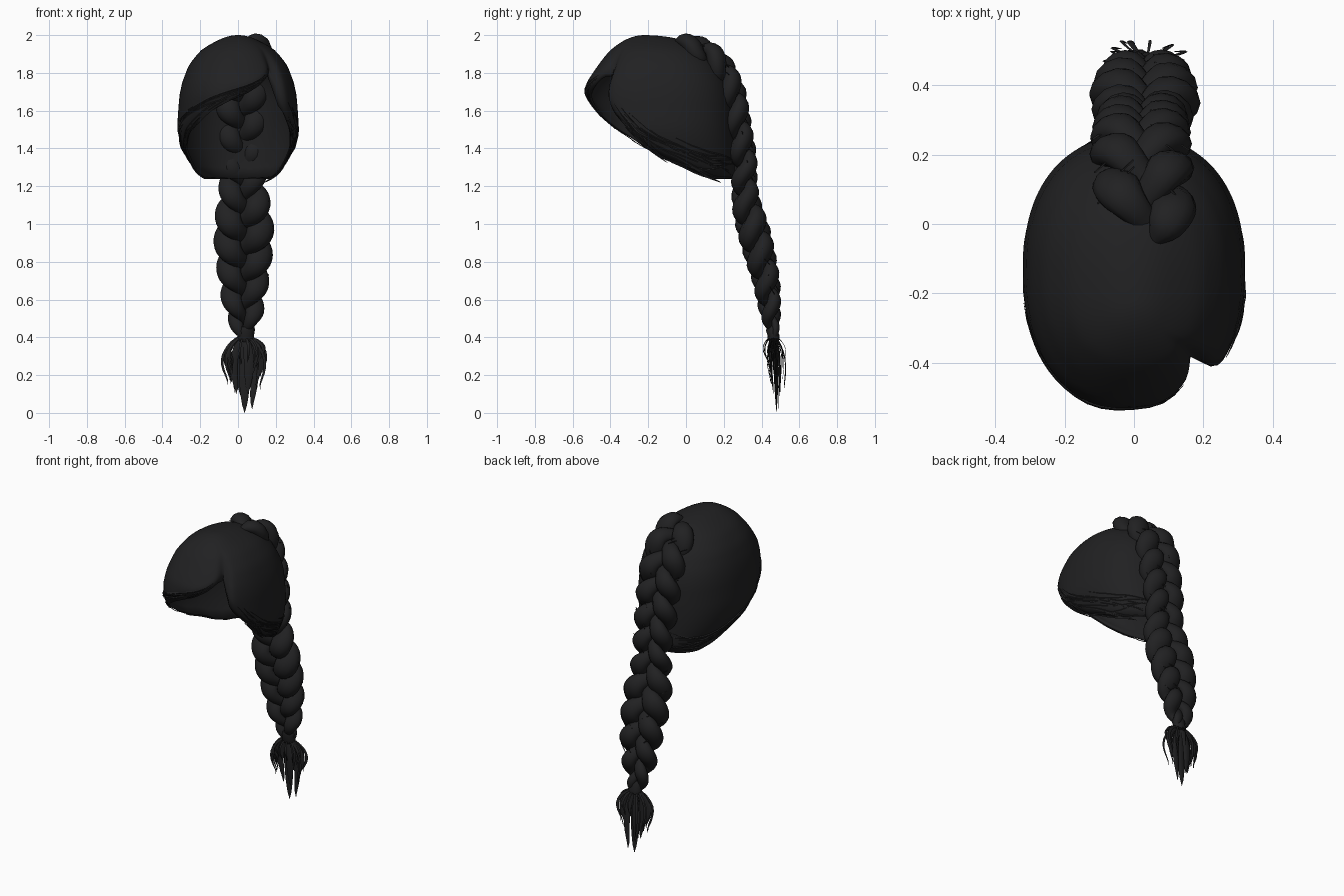
import bpy, math, random
from mathutils import Vector

random.seed(4)
if "Cube" in bpy.data.objects:
    bpy.data.objects.remove(bpy.data.objects["Cube"], do_unlink=True)

hair = bpy.data.materials.new("black_hair")
hair.use_nodes = True
hair.diffuse_color = (0.015, 0.015, 0.016, 1)
hair.node_tree.nodes["Principled BSDF"].inputs["Base Color"].default_value = hair.diffuse_color


def lookup(table, key):
    """Linear interpolation in rows of (key, values...)."""
    if key <= table[0][0]:
        return table[0][1:]
    for a, b in zip(table, table[1:]):
        if key <= b[0]:
            f = (key - a[0]) / (b[0] - a[0])
            return tuple(p + (q - p) * f for p, q in zip(a[1:], b[1:]))
    return table[-1][1:]


def add_mesh(name, verts, faces, angle=60):
    mesh = bpy.data.meshes.new(name)
    mesh.from_pydata(verts, [], faces)
    mesh.materials.append(hair)
    obj = bpy.data.objects.new(name, mesh)
    bpy.context.collection.objects.link(obj)
    bpy.ops.object.select_all(action="DESELECT")
    obj.select_set(True)
    bpy.context.view_layer.objects.active = obj
    bpy.ops.object.shade_smooth_by_angle(angle=math.radians(angle))
    return obj


def sweep(points, normals, widths, depths, sides, verts, faces):
    """Append an elliptical tube along the points."""
    base, n = len(verts), len(points)
    for i, p in enumerate(points):
        t = (points[min(i + 1, n - 1)] - points[max(i - 1, 0)]).normalized()
        side = t.cross(normals[i]).normalized()
        up = side.cross(t)
        for k in range(sides):
            a = math.tau * k / sides
            verts.append(p + side * widths[i] * math.cos(a) + up * depths[i] * math.sin(a))
    for i in range(n - 1):
        for k in range(sides):
            a, b = base + i * sides, base + (i + 1) * sides
            j = (k + 1) % sides
            faces.append((a + k, a + j, b + j, b + k))
    faces.append(tuple(base + k for k in reversed(range(sides))))
    faces.append(tuple(base + (n - 1) * sides + k for k in range(sides)))


# Cap sections: root of depth below crown, half width, front y, middle y, back y
sections = [(math.sqrt(2 - z), w, f, m, b) for z, w, f, m, b in (
    (2.0, 0, -.22, -.22, -.22), (1.97, .11, -.33, -.19, 0), (1.92, .195, -.4, -.16, .09),
    (1.84, .26, -.465, -.15, .17), (1.75, .295, -.525, -.14, .22), (1.68, .31, -.54, -.14, .24),
    (1.58, .318, -.53, -.14, .25), (1.5, .322, -.51, -.14, .255), (1.4, .3, -.46, -.12, .26),
    (1.3, .25, -.4, -.08, .26), (1.22, .2, -.3, -.05, .25))]

# Lower hem height by angle from the front: swept fringe, parting notch, side curtain
hem = [(-180, 1.24), (-125, 1.245), (-110, 1.27), (-90, 1.34), (-65, 1.455), (-45, 1.53), (-25, 1.6),
       (0, 1.67), (20, 1.73), (33, 1.78), (41, 1.78), (47, 1.62), (62, 1.52), (90, 1.34),
       (110, 1.27), (125, 1.245), (180, 1.24)]


def squared(v):
    """Flatten a sine or cosine so that the section is fuller than an ellipse."""
    return math.copysign(abs(v) ** .87, v)


def cap_point(deg, t, grow=1.0):
    s = t * math.sqrt(2 - lookup(hem, deg)[0])
    w, front, mid, back = lookup(sections, s)
    a = math.radians(deg)
    fade = min(1, max(0, (s * s - .05) / .15))
    r = grow * (1 - .13 * fade * math.exp(-((deg - 41) / 6) ** 2))
    # The hem rolls inward
    r *= 1 - .08 * max(0, (t - .9) / .1) ** 2 * max(0, math.cos(a / 1.6))
    reach = (mid - front) if math.cos(a) > 0 else (back - mid)
    return Vector((r * w * squared(math.sin(a)), mid - r * reach * squared(math.cos(a)), 2 - s * s))


cols, rows = 108, 26
verts = [Vector((0, -.22, 2))]
for r in range(1, rows + 1):
    verts += [cap_point(-180 + 360 * c / cols, r / rows) for c in range(cols)]
faces = []
for c in range(cols):
    d = (c + 1) % cols
    faces.append((0, 1 + c, 1 + d))
    for r in range(rows - 1):
        a, b = 1 + r * cols, 1 + (r + 1) * cols
        faces.append((a + c, b + c, b + d, a + d))
cap = add_mesh("hair_cap", verts, faces)
shell = cap.modifiers.new("thickness", "SOLIDIFY")
shell.thickness = .012
shell.offset = -1

# Fine strands that follow the hem and the edge of the fringe
verts, faces = [], []
for start, end, count in ((-178, -60, 12), (62, 178, 12), (-80, 30, 12), (48, 90, 8)):
    for _ in range(count):
        a = start + random.uniform(0, .35) * (end - start)
        b = end - random.uniform(0, .35) * (end - start)
        t0, t1 = random.uniform(.88, 1.01), random.uniform(.92, 1.02)
        pts = [cap_point(a + (b - a) * i / 14, t0 + (t1 - t0) * i / 14, 1.008) for i in range(15)]
        out = [(p - Vector((0, -.14, p.z))).normalized() for p in pts]
        size = [.006 * math.sin(math.pi * (i + .4) / 14.8) + .0008 for i in range(15)]
        sweep(pts, out, size, [s * .6 for s in size], 4, verts, faces)
add_mesh("hem_strands", verts, faces)

# Braid centre line, keyed by length along it
line = [Vector((x, y, z)) for x, y, z in (
    (.04, -.07, 1.945), (.035, .03, 1.93), (.03, .12, 1.885), (.02, .19, 1.81), (.02, .24, 1.69),
    (.02, .275, 1.5), (.025, .305, 1.35), (.025, .31, 1.2), (.03, .32, 1.1), (.03, .375, .9),
    (.03, .425, .7), (.03, .45, .5), (.04, .465, .4))]
path, length = [(0, *line[0])], 0
for p, q in zip(line, line[1:]):
    length += (q - p).length
    path.append((length, *q))
# Braid width along its length
swell = [(0, .75), (.08, .95), (.3, .92), (.45, .84), (.53, .8), (.59, .92), (.67, 1.03), (.75, .97),
         (.84, .84), (.92, .68), (.97, .45), (1, .25)]


def braid_frame(u):
    at = lambda v: Vector(lookup(path, min(max(v, 0), 1) * length))
    along = (at(u + .03) - at(u - .03)).normalized()
    across = Vector((1, 0, 0))
    return at(u), across, across.cross(along).normalized()


# Three interwoven locks
steps, turns = 150, 3.9
for k in range(3):
    pts, ups, wide, deep = [], [], [], []
    for i in range(steps + 1):
        u = i / steps
        centre, across, out = braid_frame(u)
        th = math.tau * (turns * u + k / 3)
        s = lookup(swell, u)[0]
        pts.append(centre + across * s * .085 * math.sin(th) + out * s * .04 * math.sin(2 * th))
        ups.append(out)
        bulge = .62 + .38 * abs(math.sin(th)) ** 1.5
        end = min(1, .25 + u * 25)
        wide.append(.074 * s * bulge * end)
        deep.append(.056 * s * bulge * end)
    verts, faces = [], []
    sweep(pts, ups, wide, deep, 12, verts, faces)
    add_mesh("braid_lock_%d" % (k + 1), verts, faces)

# Loose hairs escaping from the braid
verts, faces = [], []
for _ in range(24):
    u, sign = random.uniform(.05, .88), random.choice((-1, 1))
    pts, ups = [], []
    for i in range(7):
        f = i / 6
        centre, across, out = braid_frame(u + .05 * f)
        s = lookup(swell, u)[0]
        pts.append(centre + across * sign * s * (.15 - .12 * f) + out * s * (.02 + .045 * f))
        ups.append(out)
    sweep(pts, ups, [.003] * 7, [.002] * 7, 4, verts, faces)
add_mesh("braid_flyaways", verts, faces)

# Binding at the end of the braid
verts, faces = [], []
zs = [.46, .44, .42, .4, .38]
sweep([Vector((.04, .46 + (.42 - z) * .2, z)) for z in zs], [Vector((0, 1, 0))] * 5,
      [.035, .045, .04, .045, .035], [.026, .033, .03, .033, .026], 12, verts, faces)
add_mesh("braid_tie", verts, faces)

# Tail: locks that flare below the tie and end in points
verts, faces = [], []
locks = [(.0, .0, .0, .03), (.045, .01, .02, .022), (-.05, .0, .1, .02), (.02, -.02, .1, .026),
         (-.02, .02, .08, .026), (.08, .0, .17, .02), (-.085, .0, .19, .016)]
for _ in range(26):
    a = random.uniform(0, math.tau)
    spread = random.uniform(.75, 1.1)
    locks.append((.095 * spread * math.cos(a), .06 * spread * math.sin(a),
                  random.uniform(.09, .28), random.uniform(.004, .01)))
for dx, dy, low, w in locks:
    pts, size = [], []
    for i in range(11):
        f = i / 10
        flare = math.sin(math.pi * min(1, f * 1.15) ** .75 * .72) * 1.15
        pts.append(Vector((.035 + dx * flare, .465 + .015 * f + dy * flare, .41 + (low - .41) * f)))
        size.append(w * (math.sin(math.pi * (.12 + .88 * f)) ** .7 if f < 1 else 0) + .0006)
    sweep(pts, [Vector((0, 1, 0))] * 11, size, [s * .3 for s in size], 6, verts, faces)
add_mesh("braid_tail", verts, faces)
